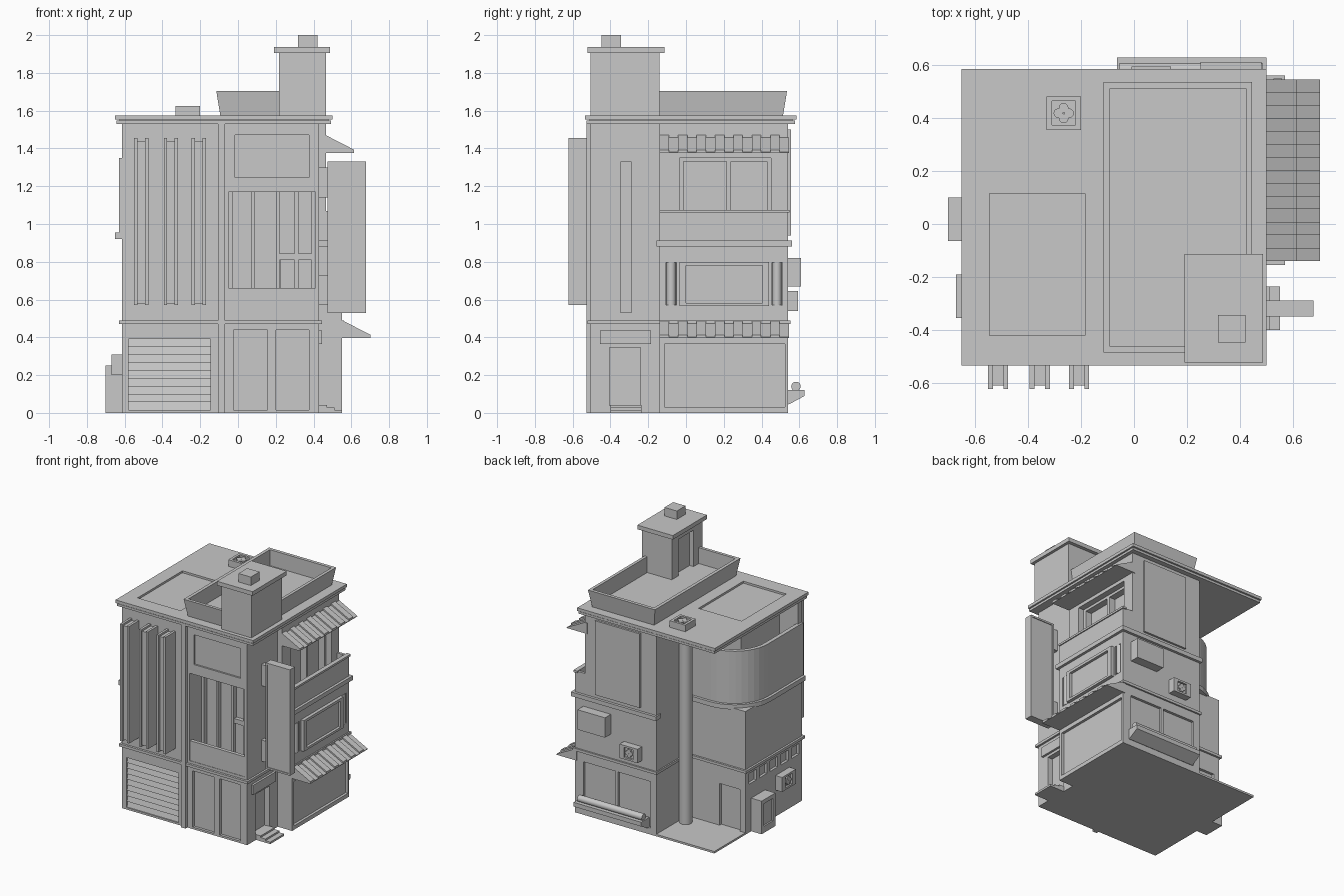
import bpy, bmesh, math

cube = bpy.data.objects.get("Cube")
if cube:
    bpy.data.objects.remove(cube)

grey = bpy.data.materials.new("plain_grey")
grey.use_nodes = True
grey.diffuse_color = (0.58, 0.58, 0.58, 1)
grey.node_tree.nodes["Principled BSDF"].inputs["Base Color"].default_value = (0.58, 0.58, 0.58, 1)


def add(name, bm):
    bmesh.ops.recalc_face_normals(bm, faces=bm.faces[:])
    me = bpy.data.meshes.new(name)
    bm.to_mesh(me)
    bm.free()
    me.materials.append(grey)
    ob = bpy.data.objects.new(name, me)
    bpy.context.collection.objects.link(ob)
    return ob


def box(name, x, y, z, flare=0.0):
    """Box from ranges; flare pulls the bottom edge inwards."""
    bm = bmesh.new()
    bmesh.ops.create_cube(bm, size=1)
    for v in bm.verts:
        hi = [c > 0 for c in v.co]
        v.co = [r[h] for r, h in zip((x, y, z), hi)]
        if not hi[2]:
            v.co.x += -flare if hi[0] else flare
            v.co.y += -flare if hi[1] else flare
    return add(name, bm)


def prism(name, pts, axis, a, b):
    """Outline swept along one axis."""
    place = {"x": lambda p, t: (t, p[0], p[1]),
             "y": lambda p, t: (p[0], t, p[1]),
             "z": lambda p, t: (p[0], p[1], t)}[axis]
    bm = bmesh.new()
    lo = [bm.verts.new(place(p, a)) for p in pts]
    hi = [bm.verts.new(place(p, b)) for p in pts]
    bm.faces.new(lo)
    bm.faces.new(hi)
    for i in range(len(pts)):
        j = (i + 1) % len(pts)
        bm.faces.new((lo[i], lo[j], hi[j], hi[i]))
    return add(name, bm)


def rod(name, r, a, b, sides=20):
    """Cylinder between two points on one axis."""
    axis = max(range(3), key=lambda i: abs(b[i] - a[i]))
    u, w = [i for i in range(3) if i != axis]
    circle = [(a[u] + r * math.cos(k * math.tau / sides), a[w] + r * math.sin(k * math.tau / sides))
              for k in range(sides)]
    ob = prism(name, circle, "xyz"[axis], a[axis], b[axis])
    curved.append(ob)
    return ob


def cut(targets, x, y, z):
    cutter = box("cutter", x, y, z)
    cutter.hide_render = True
    for ob in targets:
        m = ob.modifiers.new("cut", "BOOLEAN")
        m.operation, m.solver, m.object = "DIFFERENCE", "EXACT", cutter
        dg = bpy.context.evaluated_depsgraph_get()
        me = bpy.data.meshes.new_from_object(ob.evaluated_get(dg))
        ob.modifiers.clear()
        ob.data = me
    bpy.data.objects.remove(cutter)


curved = []
FRONT = -0.505

# Main volumes
core = box("main_block", (-0.13, 0.43), (FRONT, 0.54), (0, 1.54))
wing = box("left_wing", (-0.615, -0.13), (FRONT, 0.17), (0, 0.93))
bay = box("side_bay", (0.42, 0.55), (-0.14, 0.54), (0, 0.9))
box("ground_slab", (-0.615, 0.43), (FRONT, 0.54), (0, 0.015))
upper_wall = box("upper_side_wall", (0.42, 0.465), (-0.14, 0.54), (0.9, 1.54))
box("wing_upper_front", (-0.615, -0.13), (FRONT, -0.46), (0.93, 1.54))
box("wing_upper_room", (-0.46, -0.13), (-0.47, 0.0), (0.93, 1.54))

# Roof slabs with a shadow gap and skylight recess
box("cornice_lower", (-0.643, 0.493), (-0.528, 0.578), (1.53, 1.547))
box("cornice_gap", (-0.628, 0.478), (-0.512, 0.563), (1.54, 1.555))
roof = box("roof_slab", (-0.65, 0.5), (-0.534, 0.585), (1.552, 1.575))
cut([roof], (-0.545, -0.185), (-0.42, 0.115), (1.56, 1.7))

# Roof terrace parapet and stair tower
terrace = box("terrace_parapet", (-0.115, 0.445), (-0.485, 0.535), (1.57, 1.705), 0.022)
cut([terrace], (-0.09, 0.422), (-0.462, 0.51), (1.585, 1.8))
tower = box("stair_tower", (0.217, 0.466), (-0.505, -0.14), (1.57, 1.91))
cut([tower], (0.1, 0.25), (-0.4, -0.22), (1.585, 1.86))
box("tower_cap", (0.19, 0.487), (-0.522, -0.114), (1.905, 1.936))
box("chimney", (0.317, 0.42), (-0.447, -0.343), (1.93, 2.0))


# Fan blades sunk into a square opening of a casing
def fan(casing, c, r, axis, sign):
    """c is the centre of the casing's outer face."""
    ranges = [(v - r, v + r) for v in c]
    ranges[axis] = (c[axis] - 0.015, c[axis] + 0.015)
    cut([casing], *ranges)
    u, w = [i for i in range(3) if i != axis]
    for k in range(4):
        tip = list(c)
        tip[u] += r * 0.45 * math.cos(k * math.pi / 2)
        tip[w] += r * 0.45 * math.sin(k * math.pi / 2)
        tip[axis] -= sign * 0.003
        base = list(tip)
        base[axis] -= sign * 0.014
        rod("fan_blade", r * 0.4, base, tip, 12)


roof_vent = box("roof_vent", (-0.33, -0.2), (0.355, 0.48), (1.57, 1.625))
fan(roof_vent, (-0.265, 0.418, 1.625), 0.045, 2, 1)
box("back_aircon_large", (0.25, 0.48), (0.53, 0.61), (0.67, 0.82))
small_aircon = box("back_aircon_small", (-0.01, 0.14), (0.53, 0.593), (0.54, 0.645))
fan(small_aircon, (0.065, 0.593, 0.592), 0.038, 1, 1)
left_aircon = box("left_aircon", (-0.67, -0.6), (-0.355, -0.19), (0.2, 0.31))
fan(left_aircon, (-0.67, -0.272, 0.255), 0.04, 0, -1)
cabinet = box("left_cabinet", (-0.702, -0.6), (-0.065, 0.1), (0, 0.25))
cut([cabinet], (-0.75, -0.69), (-0.035, 0.07), (0.05, 0.22))

# Horizontal bands
box("wing_band", (-0.63, -0.13), (-0.522, 0.185), (0.47, 0.49))
box("core_band", (-0.14, 0.445), (-0.522, 0.552), (0.47, 0.49))
box("bay_band", (0.4, 0.56), (-0.14, 0.552), (0.47, 0.49))
box("bay_ledge", (0.4, 0.57), (-0.155, 0.56), (0.88, 0.912))
box("back_ledge", (-0.14, 0.43), (0.5, 0.56), (0.88, 0.912))

# Garage door
cut([wing], (-0.58, -0.145), (-0.6, -0.48), (0.015, 0.392))
for i in range(9):
    z = 0.015 + i * 0.0418
    prism("garage_slat", [(-0.475, z), (-0.496, z), (-0.485, z + 0.0418), (-0.475, z + 0.0418)],
          "x", -0.58, -0.145)

# Tall front fins with a shallow groove
for x in (-0.55, -0.393, -0.245):
    for dx in (0, 0.058):
        box("fin_plate", (x + dx, x + dx + 0.018), (-0.622, -0.5), (0.57, 1.455))
    box("fin_core", (x + 0.018, x + 0.058), (-0.608, -0.5), (0.58, 1.44))
box("front_pilaster", (-0.107, -0.07), (-0.527, -0.49), (0, 1.535))

# Front loggia, parapet, upper panel and entrance doors
cut([core], (-0.05, 0.41), (-0.6, -0.33), (0.51, 1.17))
box("loggia_parapet", (-0.05, 0.41), (-0.502, -0.475), (0.51, 0.66))
for x in (-0.05, 0.07, 0.2, 0.3, 0.39):
    box("loggia_mullion", (x, x + 0.02), (-0.365, -0.32), (0.51, 1.17))
box("loggia_rail", (0.21, 0.4), (-0.36, -0.32), (0.81, 0.845))
box("loggia_panel", (0.225, 0.39), (-0.35, -0.32), (0.51, 0.81))
cut([core], (-0.015, 0.375), (-0.6, -0.492), (1.245, 1.47))
for x in ((-0.025, 0.155), (0.2, 0.375)):
    cut([core], x, (-0.6, -0.485), (0.015, 0.44))

# Side entrance with steps and lintel
cut([core], (0.39, 0.5), (-0.405, -0.24), (0.04, 0.345))
for i in range(3):
    box("side_step", (0.4, 0.55 - i * 0.04), (-0.4, -0.235), (0, 0.015 + i * 0.013))
box("side_lintel", (0.4, 0.446), (-0.455, -0.185), (0.365, 0.437))

# Hanging sign board on brackets
board = box("hanging_sign", (0.475, 0.677), (-0.348, -0.288), (0.53, 1.33))
for y in ((-0.4, -0.342), (-0.294, -0.2)):
    cut([board], (0.488, 0.664), y, (0.543, 1.317))
for z in (0.57, 1.14):
    box("sign_bracket", (0.42, 0.48), (-0.335, -0.3), (z, z + 0.16))


# Ribbed awnings with a flat underside
def awning(name, x, z):
    step = 0.685 / 14
    for i in range(14):
        d = 0.012 * (i % 2)
        y = -0.14 + i * step
        prism(name, [(x - 0.02, z - 0.094), (x + 0.15, z - 0.094), (x + 0.15, z - 0.077 - d),
                     (x, z - d), (x - 0.02, z - d)], "y", y, y + step)


awning("lower_awning", 0.552, 0.49)
awning("upper_awning", 0.465, 1.47)

# Side bay shop window, framed window and rounded shutters
cut([bay], (0.53, 0.7), (-0.115, 0.525), (0.03, 0.365))
frame = box("bay_window_frame", (0.54, 0.575), (-0.035, 0.44), (0.565, 0.8))
cut([frame], (0.555, 0.7), (0.0, 0.405), (0.582, 0.78))
for y in (-0.078, 0.482):
    cut([bay], (0.53, 0.7), (y - 0.028, y + 0.028), (0.57, 0.795))
    rod("rounded_shutter", 0.024, (0.532, y, 0.57), (0.532, y, 0.795), 16)

# Side balcony
box("balcony_parapet", (0.53, 0.55), (-0.14, 0.54), (0.9, 1.07))
for y in ((-0.14, -0.12), (0.52, 0.54)):
    box("balcony_end", (0.44, 0.55), y, (0.9, 1.07))
box("balcony_rail", (0.525, 0.558), (-0.14, 0.548), (1.06, 1.075))
cut([core, upper_wall], (0.37, 0.6), (-0.035, 0.45), (0.92, 1.35))
for y in (-0.035, 0.215, 0.43):
    box("balcony_mullion", (0.36, 0.42), (y, y + 0.022), (0.92, 1.35))
box("balcony_window_head", (0.36, 0.42), (-0.035, 0.45), (1.33, 1.35))

# Back panel, shop window and planter
box("back_panel", (0.0, 0.37), (0.53, 0.555), (0.94, 1.5))
for x in ((-0.08, 0.19), (0.21, 0.48)):
    cut([core, bay], x, (0.52, 0.7), (0.05, 0.4))
prism("planter", [(0.53, 0.05), (0.545, 0.045), (0.628, 0.09), (0.628, 0.122), (0.53, 0.122)],
      "x", -0.065, 0.5)
rod("planter_hedge", 0.025, (-0.055, 0.582, 0.14), (0.485, 0.582, 0.14))

# Patio column and door
rod("patio_column", 0.045, (-0.18, 0.26, 0), (-0.18, 0.26, 1.54))
cut([wing], (-0.57, -0.4), (0.15, 0.4), (0.015, 0.33))

# High square windows on the left wall
for i in range(5):
    y = -0.47 + i * 0.127
    cut([wing], (-0.8, -0.595), (y, y + 0.09), (0.365, 0.445))


# Curved corner balcony
def arc(r):
    return [(-0.35 + r * math.cos(t), -0.08 + r * math.sin(t))
            for t in [math.pi / 2 * (1 + k / 10) for k in range(11)]]


prism("curved_ledge", [(-0.13, 0.22)] + arc(0.3) + [(-0.65, -0.5), (-0.13, -0.5)], "z", 0.92, 0.955)
outer = [(-0.13, 0.2)] + arc(0.28) + [(-0.63, -0.5)]
inner = [(-0.13, 0.17)] + arc(0.25) + [(-0.6, -0.5)]
prism("curved_parapet", outer + inner[::-1], "z", 0.95, 1.35)

# Smooth the round parts
bpy.ops.object.select_all(action="DESELECT")
for ob in curved:
    ob.select_set(True)
bpy.context.view_layer.objects.active = curved[0]
bpy.ops.object.shade_smooth_by_angle(angle=math.radians(35))
